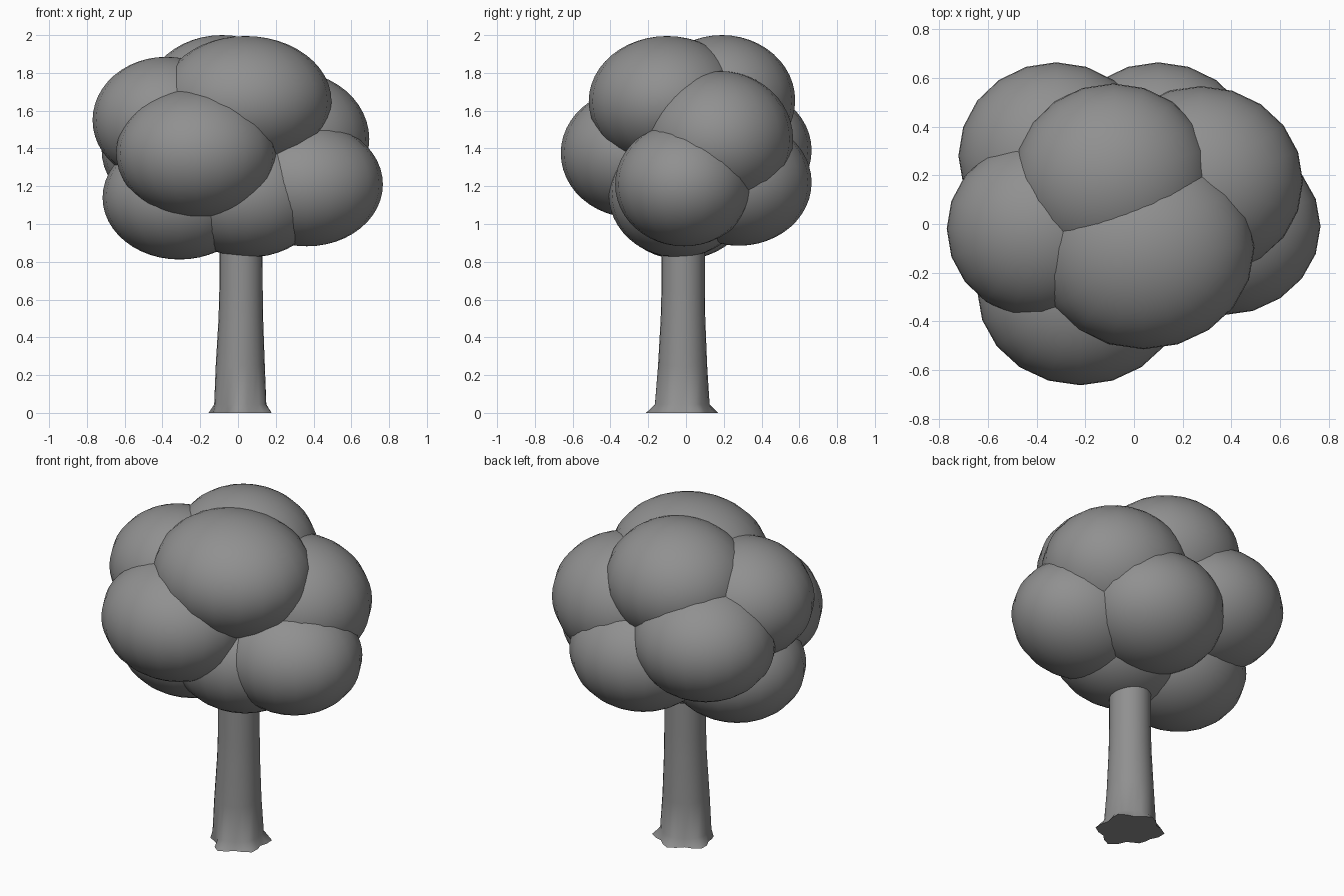
import bpy, bmesh
from math import cos, pi, radians, sin

if "Cube" in bpy.data.objects:
    bpy.data.objects.remove(bpy.data.objects["Cube"])

# Dark grey shared by all parts
grey = bpy.data.materials.new("dark_grey")
grey.diffuse_color = (0.28, 0.28, 0.28, 1)
grey.use_nodes = True
grey.node_tree.nodes["Principled BSDF"].inputs["Base Color"].default_value = grey.diffuse_color


def finish(obj, angle=40):
    obj.data.materials.append(grey)
    bpy.ops.object.select_all(action='DESELECT')
    obj.select_set(True)
    bpy.context.view_layer.objects.active = obj
    bpy.ops.object.shade_smooth_by_angle(angle=radians(angle))


# Leaf clumps: name, centre, radii
clumps = [
    ("front", (-0.22, -0.275, 1.375), (0.425, 0.388, 0.342)),
    ("top_front", (0.04, -0.10, 1.65), (0.455, 0.415, 0.345)),
    ("top_back", (-0.085, 0.19, 1.655), (0.41, 0.388, 0.345)),
    ("left_upper", (-0.38, -0.02, 1.55), (0.39, 0.37, 0.335)),
    ("left_lower", (-0.31, -0.02, 1.14), (0.407, 0.37, 0.328)),
    ("right_lower", (0.365, -0.01, 1.21), (0.402, 0.365, 0.328)),
    ("right_upper", (0.275, 0.175, 1.45), (0.42, 0.392, 0.36)),
    ("back_left", (-0.32, 0.28, 1.39), (0.402, 0.385, 0.335)),
    ("back_right", (0.10, 0.28, 1.22), (0.405, 0.385, 0.335)),
    ("bottom_middle", (0.055, -0.04, 1.16), (0.41, 0.37, 0.337)),
]
for name, centre, radii in clumps:
    bpy.ops.mesh.primitive_uv_sphere_add(segments=20, ring_count=24, radius=1, location=centre)
    clump = bpy.context.object
    clump.name = "leaf_clump_" + name
    clump.scale = radii
    finish(clump)

# Trunk: tapered rings (z, radius, root lobe depth, centre x, centre y)
rings = [
    (0.0, 0.174, 0.018, 0.01, -0.022),
    (0.045, 0.142, 0.003, 0.011, -0.02),
    (0.25, 0.130, 0, 0.012, -0.018),
    (0.50, 0.118, 0, 0.015, -0.016),
    (0.65, 0.115, 0, 0.016, -0.015),
    (1.15, 0.114, 0, 0.016, -0.015),
]
sides = 24
bm = bmesh.new()
loops = []
for z, r, lobe, cx, cy in rings:
    loop = []
    for i in range(sides):
        a = 2 * pi * i / sides
        # six root lobes, with the front left one cut back
        cut = 2.6 * max(0, cos(a - radians(218))) ** 6
        rr = r + lobe * (cos(6 * (a - pi / 2)) - cut)
        loop.append(bm.verts.new((cx + rr * cos(a), cy + rr * sin(a), z)))
    loops.append(loop)
for lo, hi in zip(loops, loops[1:]):
    for i in range(sides):
        j = (i + 1) % sides
        bm.faces.new((lo[i], lo[j], hi[j], hi[i]))
bm.faces.new(loops[0][::-1])
bm.faces.new(loops[-1])
mesh = bpy.data.meshes.new("trunk")
bm.to_mesh(mesh)
bm.free()
trunk = bpy.data.objects.new("trunk", mesh)
bpy.context.collection.objects.link(trunk)
finish(trunk)
